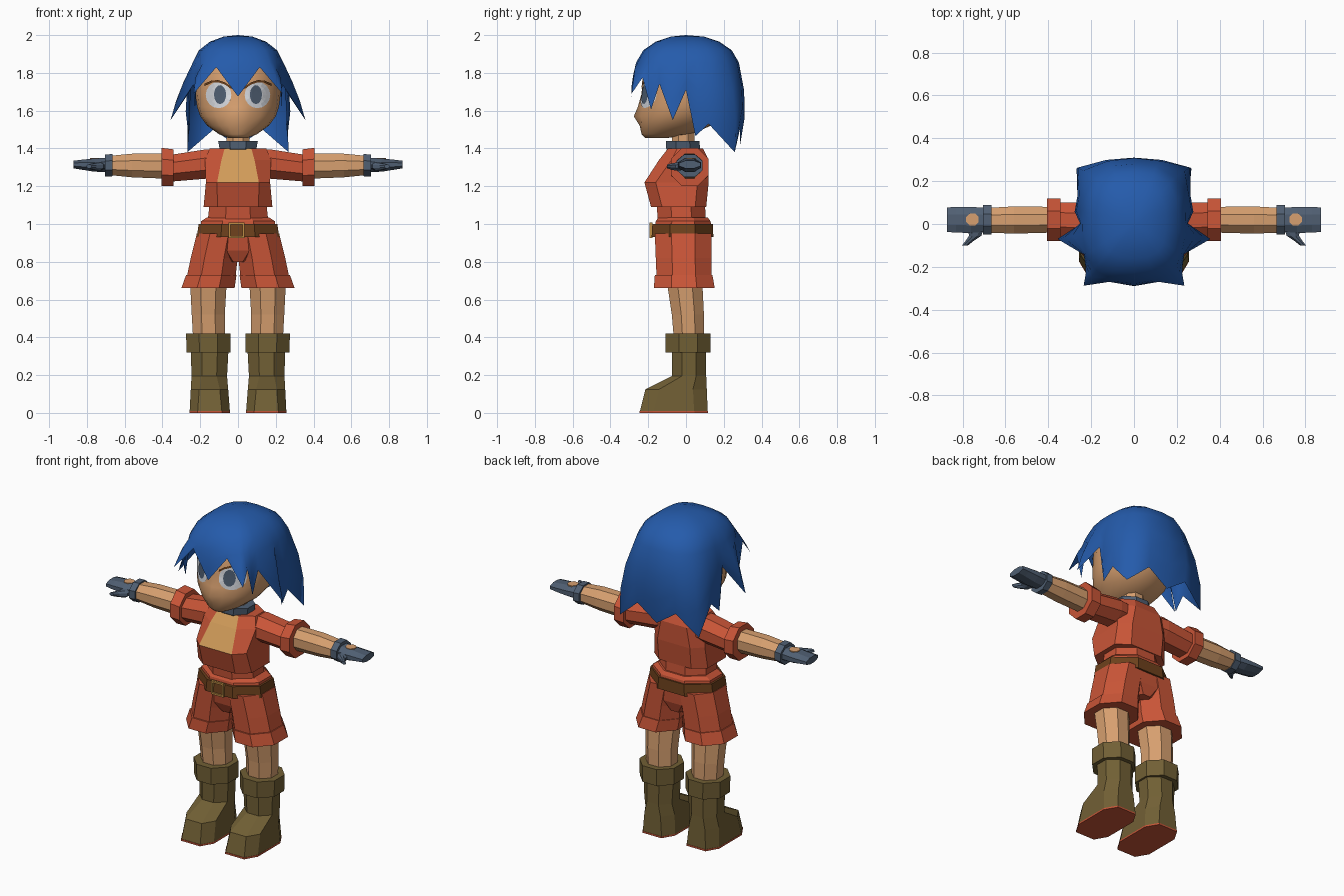
import bpy, bmesh, math
from mathutils import Vector
from mathutils.bvhtree import BVHTree

if "Cube" in bpy.data.objects:
    bpy.data.objects.remove(bpy.data.objects["Cube"])


def colour(name, r, g, b):
    m = bpy.data.materials.new(name)
    m.diffuse_color = (r, g, b, 1)
    m.use_nodes = True
    m.node_tree.nodes["Principled BSDF"].inputs["Base Color"].default_value = m.diffuse_color
    return m


BLUE = colour("hair blue", 0.018, 0.105, 0.41)
RED = colour("cloth red", 0.58, 0.09, 0.038)
SKIN = colour("skin", 0.68, 0.35, 0.16)
TAN = colour("shirt tan", 0.64, 0.33, 0.10)
BOOT = colour("boot olive", 0.165, 0.115, 0.035)
BELT = colour("belt brown", 0.155, 0.053, 0.012)
SLATE = colour("slate grey", 0.08, 0.115, 0.17)
WHITE = colour("eye white", 0.68, 0.70, 0.74)
GOLD = colour("buckle gold", 0.52, 0.27, 0.06)


def finish(name, bm, mats, mirror=False, smooth=False, recalc=True):
    if recalc:
        bmesh.ops.recalc_face_normals(bm, faces=bm.faces[:])
    for f in bm.faces:
        f.smooth = smooth
    me = bpy.data.meshes.new(name)
    bm.to_mesh(me)
    bm.free()
    for m in mats:
        me.materials.append(m)
    ob = bpy.data.objects.new(name, me)
    bpy.context.collection.objects.link(ob)
    if mirror:
        ob.modifiers.new("mirror", 'MIRROR')
    return ob


def skin_rings(bm, rings, caps=True):
    rows = [[bm.verts.new(p) for p in r] for r in rings]
    n = len(rows[0])
    for a, b in zip(rows, rows[1:]):
        for i in range(n):
            j = (i + 1) % n
            bm.faces.new((a[i], a[j], b[j], b[i]))
    if caps:
        bm.faces.new(rows[0])
        bm.faces.new(rows[-1])
    return rows


def octagon(axis, pos, a0, a1, b0, b1, f=0.414):
    """Eight-sided section; f is the flat share of each side."""
    ca, cb, ha, hb = (a0 + a1) / 2, (b0 + b1) / 2, (a1 - a0) / 2, (b1 - b0) / 2
    pts = []
    for u, v in ((f, -1), (1, -f), (1, f), (f, 1), (-f, 1), (-1, f), (-1, -f), (-f, -1)):
        p = [ca + u * ha, cb + v * hb]
        p.insert("xyz".index(axis), pos)
        pts.append(p)
    return pts


def loft(name, mat, axis, *sections, mirror=False, paint=None):
    bm = bmesh.new()
    skin_rings(bm, [octagon(axis, *s) for s in sections])
    bmesh.ops.recalc_face_normals(bm, faces=bm.faces[:])
    mats = [mat]
    if paint:
        mats.append(paint[0])
        for f in bm.faces:
            f.material_index = int(paint[1](f))
    return finish(name, bm, mats, mirror)


# Boots and legs
loft("boot_sole", RED, 'z', (0, .043, .257, -.247, .117, .6), (.01, .043, .257, -.247, .117, .6), mirror=True)
loft("boot", BOOT, 'z', (.008, .043, .256, -.244, .115, .6), (.125, .052, .25, -.215, .11, .55),
     (.195, .058, .246, -.075, .107), (.34, .05, .25, -.075, .105), mirror=True)
loft("boot_cuff", BOOT, 'z', (.32, .04, .272, -.108, .13), (.42, .04, .275, -.108, .13), mirror=True)
loft("leg", SKIN, 'z', (.4, .07, .238, -.065, .095), (.52, .07, .245, -.075, .095),
     (.72, .058, .255, -.105, .085), mirror=True)

# Shorts
loft("shorts_leg", RED, 'z', (.7, .015, .275, -.155, .135), (.82, .002, .25, -.16, .135),
     (.95, -.02, .218, -.165, .135), mirror=True)
loft("shorts_cuff", RED, 'z', (.66, .018, .30, -.17, .152), (.73, .008, .275, -.165, .14), mirror=True)
loft("shorts_seat", RED, 'z', (.80, -.06, .06, -.12, .11), (.86, -.15, .15, -.15, .13), (.95, -.21, .21, -.165, .135))
loft("shorts_waistband", RED, 'z', (.98, -.2, .2, -.165, .135), (1.015, -.195, .195, -.16, .13),
     (1.035, -.165, .165, -.145, .115))

# Belt and buckle
loft("belt", BELT, 'z', (.93, -.218, .218, -.182, .145), (1.0, -.208, .208, -.178, .142))
bm = bmesh.new()
outer = [(-.05, .925), (.035, .925), (.035, 1.008), (-.05, 1.008)]
inner = [(-.039, .936), (.024, .936), (.024, .997), (-.039, .997)]
loops = [[(x, y, z) for x, z in pts] for pts, y in ((outer, -.178), (outer, -.192), (inner, -.192), (inner, -.178))]
skin_rings(bm, loops, caps=False)
finish("buckle", bm, [GOLD])

# Torso with an open front panel
loft("waist", RED, 'z', (1.02, -.16, .16, -.15, .105), (1.11, -.15, .15, -.155, .1))
loft("jacket", RED, 'z', (1.09, -.182, .182, -.185, .107, .6), (1.22, -.17, .17, -.22, .12, .65),
     (1.34, -.175, .175, -.142, .12, .5), (1.40, -.15, .15, -.095, .09, .47),
     paint=(TAN, lambda f: f.normal.y < -.5 and abs(f.calc_center_median().x) < .02
            and 1.22 < f.calc_center_median().z < 1.395))
loft("neck", SKIN, 'z', (1.38, -.062, .062, -.075, .045), (1.52, -.062, .062, -.075, .045))
loft("collar", SLATE, 'z', (1.385, -.088, .088, -.095, .07), (1.40, -.098, .098, -.105, .075),
     (1.44, -.105, .105, -.105, .07))

# Sleeves, arms and gloves
loft("sleeve", RED, 'x', (.1, -.07, .09, 1.25, 1.39), (.17, -.075, .1, 1.24, 1.395),
     (.35, -.06, .1, 1.225, 1.367), mirror=True)
loft("sleeve_cuff", RED, 'x', (.342, -.08, .12, 1.2, 1.395), (.405, -.08, .12, 1.2, 1.403), mirror=True)
loft("arm", SKIN, 'x', (.38, -.04, .08, 1.24, 1.372), (.56, -.045, .082, 1.247, 1.372),
     (.69, -.04, .075, 1.26, 1.36), mirror=True)
loft("wristband", SLATE, 'x', (.665, -.05, .088, 1.253, 1.37), (.705, -.05, .088, 1.25, 1.368), mirror=True)
loft("glove", SLATE, 'x', (.69, -.035, .075, 1.275, 1.35), (.76, -.042, .08, 1.277, 1.347),
     (.83, -.04, .08, 1.288, 1.34), (.872, -.037, .077, 1.295, 1.335), mirror=True)
loft("thumb", SLATE, 'y', (-.02, .7, .775, 1.285, 1.33), (-.055, .713, .77, 1.283, 1.325),
     (-.08, .75, .787, 1.288, 1.32), (-.1, .775, .803, 1.295, 1.315), mirror=True)
loft("glove_opening", SKIN, 'z', (1.343, .725, .783, -.008, .05), (1.35, .725, .783, -.008, .05), mirror=True)

# Head: rings of z, half width, front y, back y
bm = bmesh.new()
N = 20
rings = []
for z, w, y0, y1 in ((1.455, .05, -.215, -.1), (1.475, .10, -.235, .03), (1.52, .163, -.245, .13),
                     (1.57, .2, -.25, .18), (1.62, .217, -.243, .21), (1.69, .226, -.235, .23),
                     (1.79, .222, -.23, .235), (1.87, .19, -.19, .21), (1.92, .1, -.1, .12)):
    ring = []
    for i in range(N):
        a = math.tau * i / N
        y = (y0 + y1) / 2 - (y1 - y0) / 2 * math.cos(a)
        if i == 0 and z in (1.57, 1.62):        # nose tip
            y -= .026 if z == 1.57 else .012
        ring.append((w * math.sin(a), y, z))
    rings.append(ring)
skin_rings(bm, rings)
bmesh.ops.recalc_face_normals(bm, faces=bm.faces[:])
face_tree = BVHTree.FromBMesh(bm)
finish("head", bm, [SKIN], smooth=True)


def on_face(x, z, lift):
    hit = face_tree.ray_cast(Vector((x, -1, z)), Vector((0, 1, 0)))[0]
    return (x, hit.y - lift, z)


def face_disc(name, mat, cx, cz, rx, rz, lift, n=16):
    """Thin oval that follows the face."""
    bm = bmesh.new()
    rows = skin_rings(bm, [[on_face(cx + k * rx * math.cos(math.tau * i / n),
                                    cz + k * rz * math.sin(math.tau * i / n), lift)
                            for i in range(n)] for k in (1, .7, .4)], caps=False)
    bm.faces.new(rows[-1])
    finish(name, bm, [mat], mirror=True, recalc=False)


# Eyes and brows
face_disc("eye_white", WHITE, .103, 1.683, .068, .07, .004)
face_disc("iris", SLATE, .095, 1.685, .032, .05, .008)
bm = bmesh.new()
brow = [(.035, 1.715), (.07, 1.738), (.105, 1.75), (.14, 1.748), (.178, 1.73)]
low = [bm.verts.new(on_face(x, z, .009)) for x, z in brow]
top = [bm.verts.new(on_face(x, z + .012, .009)) for x, z in brow]
for i in range(4):
    bm.faces.new((low[i], low[i + 1], top[i + 1], top[i]))
finish("brow", bm, [BELT], mirror=True, recalc=False)

# Hair: spiky hem from front centre to back centre, alternating tips and notches
hem = [(0, -.29, 1.675), (.115, -.27, 1.83), (.235, -.288, 1.69), (.225, -.23, 1.775), (.228, -.185, 1.605),
       (.235, -.14, 1.74), (.357, -.07, 1.55), (.25, .0, 1.71), (.262, .05, 1.465), (.255, .12, 1.53),
       (.268, .258, 1.38), (.13, .285, 1.5), (0, .285, 1.41)]
hem += [(-x, y, z) for x, y, z in hem[-2:0:-1]]


def crown(p, scale, z):
    """Point of a rounded-square dome ring in the direction of p."""
    a = math.atan2(p[0], -p[1])
    s, c = math.sin(a), math.cos(a)
    r = (abs(s) ** 2.8 + abs(c) ** 2.8) ** (-1 / 2.8) * scale
    return Vector((.24 * r * s, .008 - .272 * r * c, z))


bm = bmesh.new()
rings = [[Vector(p) for p in hem], [], []]
for p in hem:
    v, edge = Vector(p), crown(p, 1, 1.85)
    out = Vector((p[0], p[1], 0)).normalized()
    for k, ring in ((.66, rings[1]), (.33, rings[2])):
        bulge = .06 * (edge.z - v.z) * (1 if p[1] > 0 else .6)
        ring.append(edge.lerp(v, k) + out * bulge)
rings += [[crown(p, s, z) for p in hem] for s, z in ((1, 1.855), (.86, 1.92), (.62, 1.965), (.32, 1.992))]
rows = skin_rings(bm, rings, caps=False)
pole = bm.verts.new((0, 0, 2.0))
for i in range(len(hem)):
    bm.faces.new((rows[-1][i], rows[-1][(i + 1) % len(hem)], pole))
finish("hair", bm, [BLUE], smooth=True)
